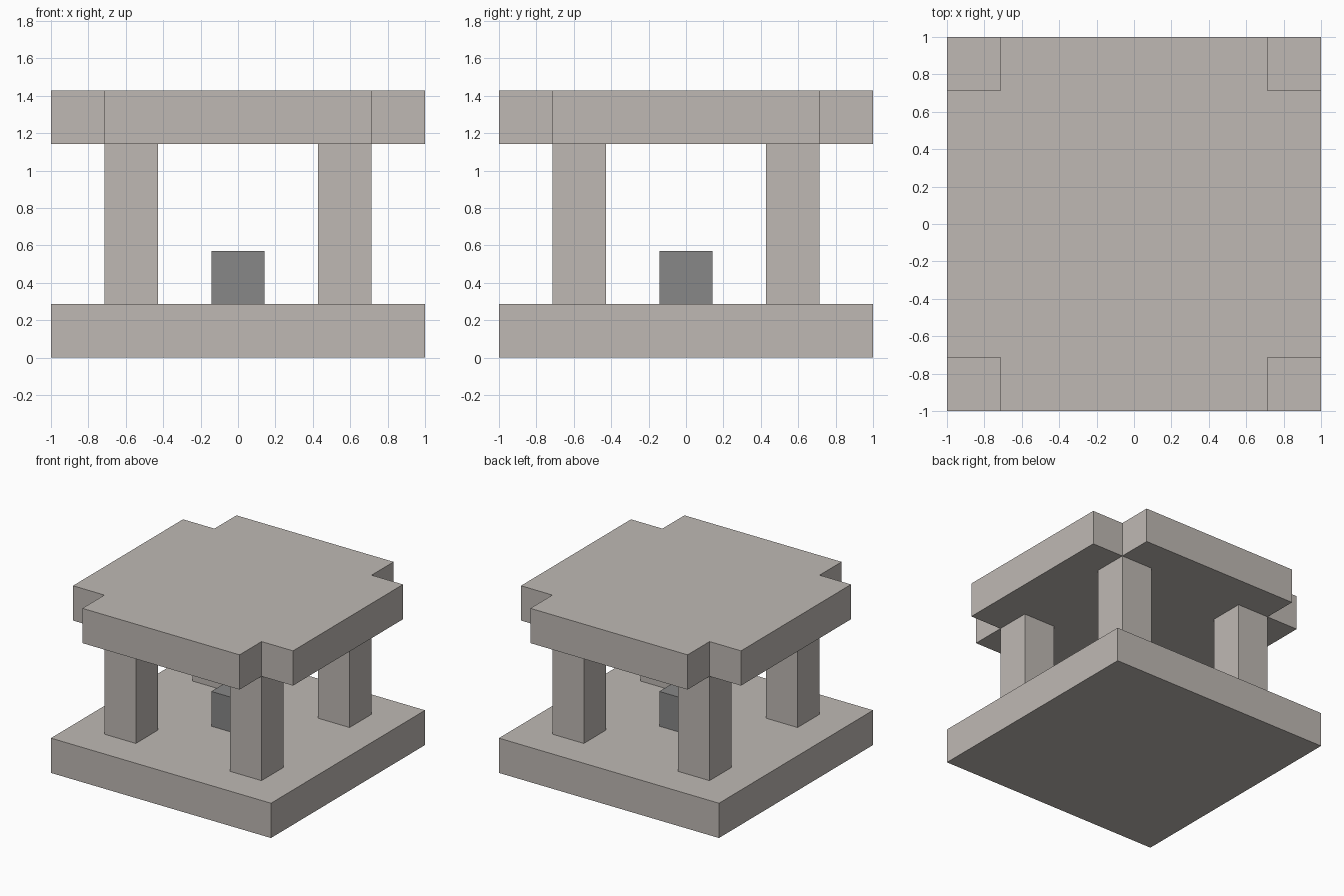
import bpy
import bmesh

if "Cube" in bpy.data.objects:
    bpy.data.objects.remove(bpy.data.objects["Cube"], do_unlink=True)

U = 2 / 7  # one block of the building grid


def make_material(name, colour):
    mat = bpy.data.materials.new(name)
    mat.use_nodes = True
    mat.diffuse_color = (*colour, 1)
    mat.node_tree.nodes["Principled BSDF"].inputs["Base Color"].default_value = (*colour, 1)
    return mat


stone = make_material("warm_stone", (0.52, 0.485, 0.455))
dark_stone = make_material("dark_grey", (0.245, 0.245, 0.245))


def prism(name, outline, bottom, height, mat):
    """Extrude a flat outline upward; all sizes are in blocks."""
    bm = bmesh.new()
    face = bm.faces.new([bm.verts.new((x * U, y * U, bottom * U)) for x, y in outline])
    top = bmesh.ops.extrude_face_region(bm, geom=[face])["geom"]
    bmesh.ops.translate(bm, vec=(0, 0, height * U),
                        verts=[v for v in top if isinstance(v, bmesh.types.BMVert)])
    bmesh.ops.recalc_face_normals(bm, faces=bm.faces)
    mesh = bpy.data.meshes.new(name)
    bm.to_mesh(mesh)
    bm.free()
    mesh.materials.append(mat)
    obj = bpy.data.objects.new(name, mesh)
    bpy.context.collection.objects.link(obj)
    return obj


def square(half, cx=0, cy=0):
    return [(cx + sx * half, cy + sy * half)
            for sx, sy in ((-1, -1), (1, -1), (1, 1), (-1, 1))]


# Square base slab and the small block in its middle
prism("base_slab", square(3.5), 0, 1, stone)
prism("centre_block", square(0.5), 1, 1, dark_stone)

# Four pillars
for side, sx in (("right", -1), ("left", 1)):
    for end, sy in (("front", -1), ("back", 1)):
        prism(f"{end}_{side}_pillar", square(0.5, 2 * sx, 2 * sy), 1, 3, stone)

# Roof slab with a square notch at each corner: one corner turned four times
roof = []
corner = [(2.5, -3.5), (2.5, -2.5), (3.5, -2.5)]
for _ in range(4):
    roof += corner
    corner = [(-y, x) for x, y in corner]
prism("roof_slab", roof, 4, 1, stone)
